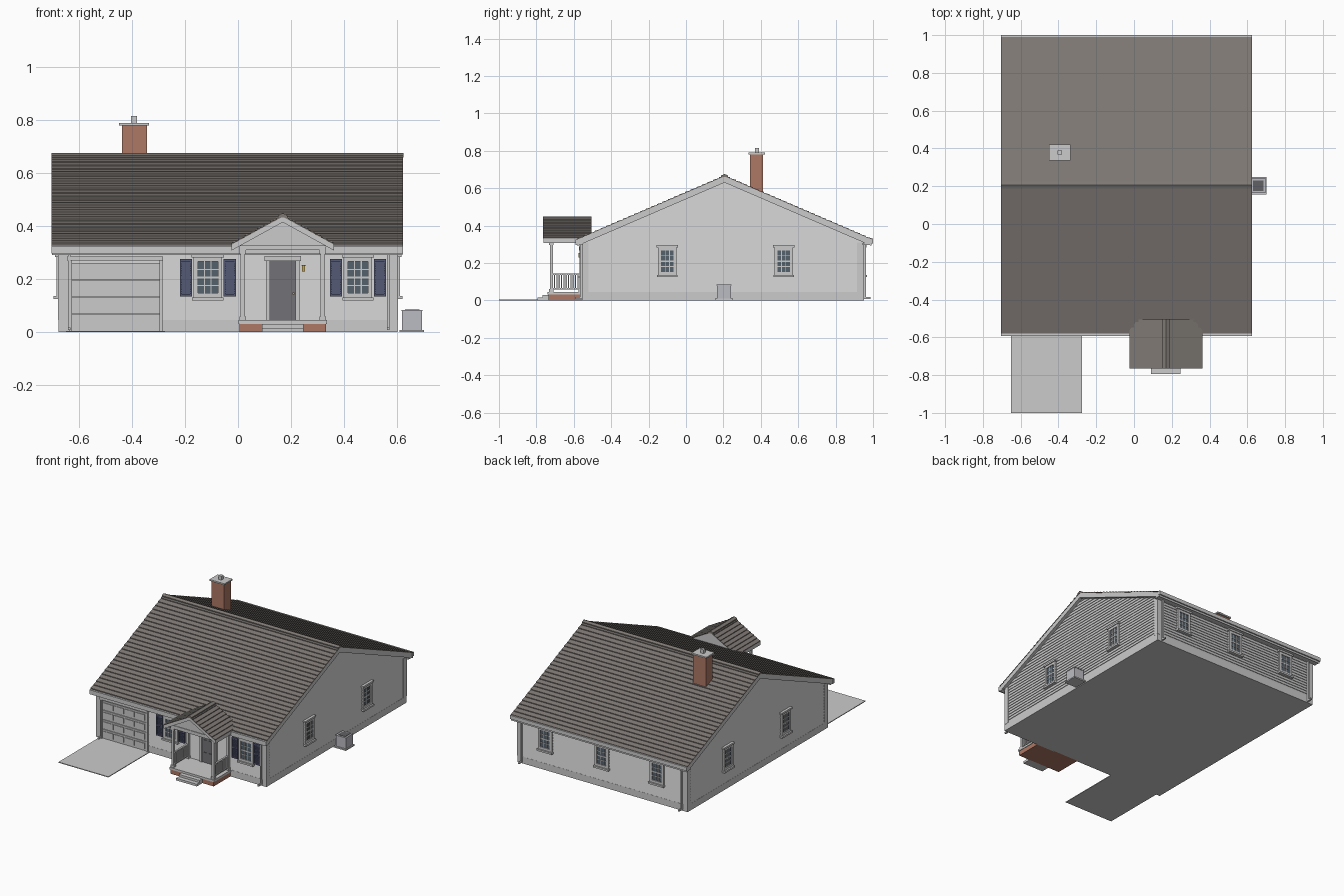
import bpy, bmesh, math
from mathutils import Matrix, Vector

if "Cube" in bpy.data.objects:
    bpy.data.objects.remove(bpy.data.objects["Cube"])


def mat(name, *c):
    m = bpy.data.materials.new(name)
    m.diffuse_color = (*c, 1)
    m.use_nodes = True
    m.node_tree.nodes["Principled BSDF"].inputs["Base Color"].default_value = m.diffuse_color
    return m


SHINGLE = mat("shingle", .21, .19, .175)
BRICK = mat("brick", .42, .19, .13)
NAVY = mat("shutter_blue", .09, .10, .18)
GLASS = mat("glass", .09, .12, .15)
DOOR = mat("door_grey", .17, .165, .18)
GOLD = mat("lamp_gold", .55, .38, .10)
DARK = mat("dark_grille", .12, .12, .13)
STEEL = mat("steel", .5, .5, .55)


def finish(name, bm, m=None, M=None):
    me = bpy.data.meshes.new(name)
    if M:
        bm.transform(M)
    bm.to_mesh(me)
    bm.free()
    ob = bpy.data.objects.new(name, me)
    bpy.context.collection.objects.link(ob)
    if m:
        me.materials.append(m)
    return ob


def boxes(name, items, m=None, M=None):
    """One object from boxes given as (x0, x1, y0, y1, z0, z1)."""
    bm = bmesh.new()
    for x0, x1, y0, y1, z0, z1 in items:
        S = Matrix.Diagonal((x1 - x0, y1 - y0, z1 - z0, 1))
        T = Matrix.Translation(((x0 + x1) / 2, (y0 + y1) / 2, (z0 + z1) / 2))
        bmesh.ops.create_cube(bm, size=1, matrix=T @ S)
    return finish(name, bm, m, M)


def prism(name, pts, axis, a, b, m=None):
    """Extrude a (u, z) profile along x or y from a to b."""
    bm = bmesh.new()
    put = (lambda u, z, t: (t, u, z)) if axis == 'x' else (lambda u, z, t: (u, t, z))
    f = bm.faces.new([bm.verts.new(put(u, z, a)) for u, z in pts])
    r = bmesh.ops.extrude_face_region(bm, geom=[f])
    d = Vector(put(0, 0, b - a))
    bmesh.ops.translate(bm, vec=d, verts=[v for v in r['geom'] if isinstance(v, bmesh.types.BMVert)])
    bmesh.ops.recalc_face_normals(bm, faces=bm.faces)
    return finish(name, bm, m)


def roof(name, c, half, ze, zr, n, axis, a, b, thick):
    """Gable roof: plain deck with stepped shingle courses on top."""
    prism(name + "_deck", [(c - half, ze), (c, zr), (c + half, ze), (c + half, ze - thick),
                           (c, zr - thick), (c - half, ze - thick)], axis, a, b)
    left = []
    for k in range(n):
        s0, s1 = k / n, (k + 1) / n
        left += [(-half * (1 - s0), ze + (zr - ze) * s0 + .007),
                 (-half * (1 - s1), ze + (zr - ze) * s1 + .002)]
    top = left + [(-u, z) for u, z in reversed(left[:-1])]
    pts = [(c + u, z) for u, z in top] + [(c + half, ze), (c, zr - .001), (c - half, ze)]
    prism(name + "_shingles", pts, axis, a - .002, b + .002, SHINGLE)
    prism(name + "_ridge_cap", [(c - .018, zr - .004), (c - .018, zr + .004), (c, zr + .012),
                                (c + .018, zr + .004), (c + .018, zr - .004)],
          axis, a - .003, b + .003, SHINGLE)


def siding(name, M, z0, z1, width, h=.02, out=.005):
    """Lapped boards; width(z) gives the half width of the wall at height z."""
    bm = bmesh.new()
    n = round((z1 - z0) / h)
    for k in range(n):
        a, b = z0 + (z1 - z0) * k / n, z0 + (z1 - z0) * (k + 1) / n
        wa, wb = width(a), width(b)
        p = [bm.verts.new(q) for q in ((-wa, 0, a), (wa, 0, a), (wa, -out, a), (-wa, -out, a),
                                       (wb, -.001, b), (-wb, -.001, b))]
        bm.faces.new((p[0], p[1], p[2], p[3]))
        bm.faces.new((p[3], p[2], p[4], p[5]))
    bmesh.ops.recalc_face_normals(bm, faces=[])
    finish(name, bm, None, M)


def wall_frame(x, y, turn):
    """Local frame of a wall: local -y points outward."""
    return Matrix.Translation((x, y, 0)) @ Matrix.Rotation(math.radians(turn), 4, 'Z')


# house extents
X0, X1, Y0, Y1, RY = -.672, .597, -.55, .945, .206
CX, CY = (X0 + X1) / 2, (Y0 + Y1) / 2
HX, HY = (X1 - X0) / 2, (Y1 - Y0) / 2

# wall core, foundation, siding
prism("wall_core", [(Y0, .01), (Y0, .315), (RY, .64), (Y1, .315), (Y1, .01)], 'x', X0, X1)
boxes("foundation", [(X0 - .006, X1 + .006, Y0 - .006, Y1 + .006, 0, .045)])
slope = lambda z: HY if z < .315 else max(.002, HY * (.64 - z) / .325)
for nm, x, y, t in (("right", X1, CY, 90), ("left", X0, CY, -90)):
    siding(nm + "_siding", wall_frame(x, y, t), .045, .638, slope)
for nm, y, t in (("front", Y0, 0), ("back", Y1, 180)):
    siding(nm + "_siding", wall_frame(CX, y, t), .045, .315, lambda z: HX)

# corner boards (L shaped pairs)
cb = []
for sx, x in ((1, X0), (-1, X1)):
    for sy, y in ((1, Y0), (-1, Y1)):
        xs = sorted((x - sx * .007, x + sx * .03))
        ys = sorted((y - sy * .007, y + sy * .03))
        cb.append((*xs, *ys, .045, .31))
boxes("corner_boards", cb)

# main roof, gutters, soffits
roof("main_roof", RY, .785, .326, .664, 26, 'x', -.702, .622, .034)
boxes("gutters", [(-.704, .624, -.592, -.572, .297, .326), (-.704, .624, .981, 1.0, .305, .33)])
boxes("soffits", [(-.70, .62, -.575, Y0, .297, .306), (-.70, .62, Y1, .985, .297, .306)])

# downspouts with kicked-out feet
ds = []
for x in (-.637, .567):
    for s, y in ((-1, Y0), (1, Y1)):
        for d0, d1, za, zb in ((.006, .018, .012, .30), (.006, .042, .008, .018)):
            ds.append((x - .005, x + .005, *sorted((y + s * d0, y + s * d1)), za, zb))
boxes("downspouts", ds)

# chimney
boxes("chimney", [(-.438, -.343, .342, .412, .5, .78)], BRICK)
boxes("chimney_cap", [(-.449, -.337, .335, .422, .78, .79)])
boxes("chimney_flue", [(-.405, -.382, .368, .39, .79, .816)])


def window(name, M, u, w, za, zb):
    """Twelve-pane window with casing, head cap and sill."""
    boxes(name + "_glass", [(u - w, u + w, -.008, .002, za, zb)], GLASS, M)
    f = .016
    parts = [(u - w - f, u - w, -.014, 0, za - f, zb + f), (u + w, u + w + f, -.014, 0, za - f, zb + f),
             (u - w, u + w, -.014, 0, zb, zb + f), (u - w, u + w, -.014, 0, za - f, za),
             (u - w - f - .007, u + w + f + .007, -.02, 0, zb + f, zb + f + .012),
             (u - w - f - .005, u + w + f + .005, -.024, 0, za - f - .012, za - f)]
    parts += [(u - w + 2 * w * k / 3 - .002, u - w + 2 * w * k / 3 + .002, -.011, 0, za, zb) for k in (1, 2)]
    for k in (1, 2, 3):
        z, r = za + (zb - za) * k / 4, .004 if k == 2 else .002
        parts.append((u - w, u + w, -.0115, 0, z - r, z + r))
    boxes(name + "_casing", parts, None, M)


def shutter(name, x):
    w, za, zb = .023, .135, .276
    y0, y1 = Y0 - .014, Y0
    parts = [(x - w, x - w + .007, y0, y1, za, zb), (x + w - .007, x + w, y0, y1, za, zb),
             (x - w, x + w, y0 + .007, y1, za, zb)]
    parts += [(x - w, x + w, y0, y1, z - .005, z + .005) for z in (za + .005, .206, zb - .005)]
    for k in range(14):
        z = za + .014 + k * .0087
        parts.append((x - w + .007, x + w - .007, y0 + .003, y1, z - .002, z + .002))
    boxes(name, parts, NAVY)


# windows on all four sides, shutters on the front
F = Matrix.Translation((0, Y0, 0))
for i, x in enumerate((-.114, .453)):
    window(f"front_window_{i}", F, x, .038, .147, .266)
    for j, s in enumerate((-.083, .083)):
        shutter(f"shutter_{i}_{j}", x + s)
for i, y in enumerate((-.1, .522)):
    window(f"right_window_{i}", wall_frame(X1, 0, 90), y, .034, .153, .268)
    window(f"left_window_{i}", wall_frame(X0, 0, -90), -y, .034, .153, .268)
for i, x in enumerate((-.45, -.035, .39)):
    window(f"back_window_{i}", wall_frame(0, Y1, 180), -x, .036, .153, .268)

# garage door: four sections of raised panels, with trim
gx0, gx1 = -.627, -.297
sections, panels = [], []
for k in range(4):
    z = .006 + k * .0645
    sections.append((gx0, gx1, Y0 - .010, Y0, z, z + .061))
    for j in range(4):
        x = gx0 + .01 + j * .079
        panels.append((x, x + .071, Y0 - .014, Y0, z + .012, z + .05))
boxes("garage_door", sections)
boxes("garage_panels", panels)
boxes("garage_trim", [(gx0 - .012, gx0, Y0 - .016, Y0, 0, .27), (gx1, gx1 + .012, Y0 - .016, Y0, 0, .27),
                      (gx0 - .018, gx1 + .014, Y0 - .022, Y0, .27, .286)])
boxes("driveway", [(-.65, -.275, -1.0, Y0, 0, .005)])

# porch base, deck and steps
PX, PF = .169, -.735
boxes("porch_base", [(PX - .163, PX + .163, PF, Y0, 0, .031)], BRICK)
boxes("porch_deck", [(PX - .167, PX + .167, PF - .005, Y0, .031, .045)])
boxes("porch_steps", [(PX - .078, PX + .078, -.795, PF, 0, .015), (PX - .078, PX + .078, -.766, PF, .015, .03)])

# porch posts with base and cap blocks, side railings
posts, rails = [], []
for s in (-1, 1):
    x = PX + s * .151
    for y in (-.72, -.562):
        for r, za, zb in ((.008, .045, .31), (.012, .045, .06), (.012, .296, .31)):
            posts.append((x - r, x + r, y - r, y + r, za, zb))
    rails += [(x - .006, x + .006, -.712, -.57, .135, .143), (x - .005, x + .005, -.712, -.57, .058, .065)]
    rails += [(x - .003, x + .003, y - .003, y + .003, .06, .138)
              for y in (-.703 + k * .0125 for k in range(11))]
boxes("porch_posts", posts)
boxes("porch_railings", rails)

# porch header, ceiling, pediment and roof
boxes("porch_header", [(PX - .163, PX + .163, PF, Y0, .31, .332), (PX - .17, PX + .17, PF - .006, Y0, .326, .336)])
prism("porch_pediment", [(PX - .16, .33), (PX, .425), (PX + .16, .33)], 'y', PF - .002, -.51)
roof("porch_roof", PX, .194, .33, .437, 8, 'y', -.762, -.507, .022)

# front door, casing, knob and wall lamp
boxes("front_door", [(.121, .217, Y0 - .010, Y0, .045, .268)], DOOR)
boxes("door_panels", [(x, x + .032, Y0 - .013, Y0, a, b) for x in (.131, .175)
                      for a, b in ((.06, .115), (.128, .2), (.213, .255))], DOOR)
boxes("door_casing", [(.105, .121, Y0 - .016, Y0, .045, .268), (.217, .233, Y0 - .016, Y0, .045, .268),
                      (.10, .238, Y0 - .022, Y0, .268, .287)])
boxes("door_knob", [(.206, .213, Y0 - .02, Y0, .142, .149)], GOLD)
boxes("wall_lamp", [(.242, .254, Y0 - .024, Y0 - .008, .229, .251), (.245, .251, Y0 - .012, Y0, .235, .245)], GOLD)
boxes("lamp_cap", [(.240, .256, Y0 - .026, Y0 - .006, .251, .254)], DARK)

# cooling unit on its pad
boxes("cooling_pad", [(.61, .702, .156, .25, 0, .009)])
boxes("cooling_unit", [(.62, .695, .165, .241, .009, .082)], STEEL)
boxes("cooling_lid", [(.618, .697, .163, .243, .079, .084)], STEEL)
boxes("cooling_grille", [(.63, .685, .175, .231, .084, .086)], DARK)
